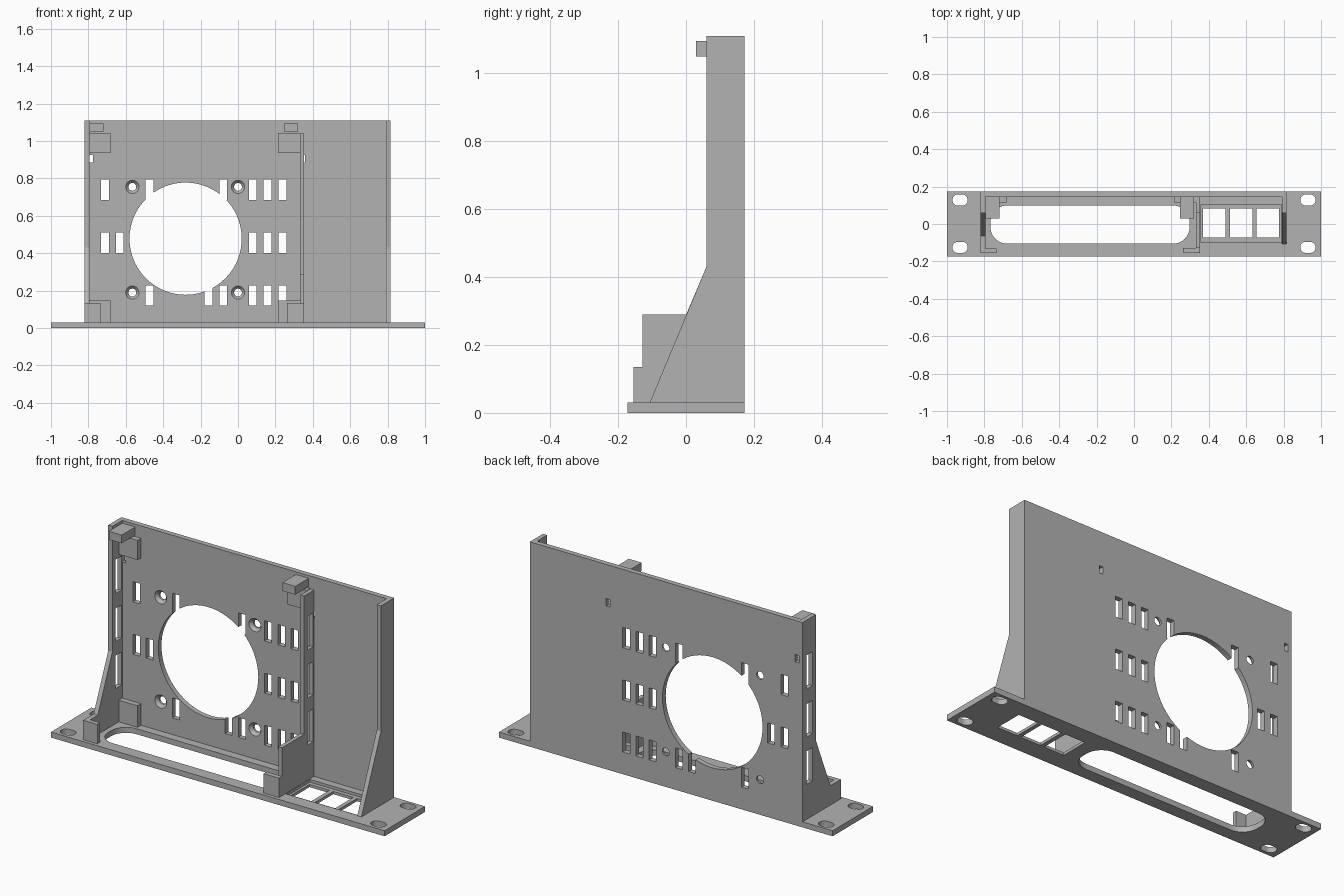
import bpy, math
from mathutils import Matrix, Vector

cube = bpy.data.objects.get("Cube")
if cube:
    bpy.data.objects.remove(cube, do_unlink=True)

GREY = (0.45, 0.45, 0.45, 1)
mat = bpy.data.materials.new("matte grey")
mat.use_nodes = True
mat.diffuse_color = GREY
mat.node_tree.nodes["Principled BSDF"].inputs["Base Color"].default_value = GREY

T, H = 0.03, 1.11        # base thickness, overall height
BACK, INNER = 0.173, 0.145   # outer and inner faces of the back wall
AXES = {"x": lambda a, b, c: (c, a, b),
        "y": lambda a, b, c: (a, c, b),
        "z": lambda a, b, c: (a, b, c)}


def prism(name, points, axis, lo, hi, scale_hi=1.0):
    """Extrude a 2D outline along an axis; the far end may taper about its centre."""
    n = len(points)
    ca = sum(p[0] for p in points) / n
    cb = sum(p[1] for p in points) / n
    place = AXES[axis]
    verts = [place(a, b, lo) for a, b in points]
    verts += [place(ca + (a - ca) * scale_hi, cb + (b - cb) * scale_hi, hi) for a, b in points]
    faces = [list(range(n))[::-1], list(range(n, 2 * n))]
    faces += [[i, (i + 1) % n, n + (i + 1) % n, n + i] for i in range(n)]
    mesh = bpy.data.meshes.new(name)
    mesh.from_pydata(verts, [], faces)
    area = sum(points[i - 1][0] * points[i][1] - points[i][0] * points[i - 1][1] for i in range(n))
    if (area < 0) != (axis == "y"):
        mesh.flip_normals()
    mesh.materials.append(mat)
    obj = bpy.data.objects.new(name, mesh)
    bpy.context.collection.objects.link(obj)
    return obj


def box(name, x0, x1, y0, y1, z0, z1):
    return prism(name, [(x0, y0), (x1, y0), (x1, y1), (x0, y1)], "z", z0, z1)


def rounded(cx, cy, w, h, r, steps=10):
    """Rounded rectangle outline; a full radius makes a slot or a circle."""
    pts = []
    for q, (sx, sy) in enumerate([(1, 1), (-1, 1), (-1, -1), (1, -1)]):
        for i in range(steps + 1):
            t = (q + i / steps) * math.pi / 2
            p = (round(cx + sx * (w / 2 - r) + r * math.cos(t), 6),
                 round(cy + sy * (h / 2 - r) + r * math.sin(t), 6))
            if not pts or (Vector(p) - Vector(pts[-1])).length > 1e-5:
                pts.append(p)
    if (Vector(pts[0]) - Vector(pts[-1])).length < 1e-5:
        pts.pop()
    return pts


def cut(target, cutter):
    """Subtract the cutter for good and remove it."""
    bpy.context.view_layer.objects.active = target
    mod = target.modifiers.new("cut", "BOOLEAN")
    mod.operation = "DIFFERENCE"
    mod.solver = "EXACT"
    mod.object = cutter
    bpy.ops.object.modifier_apply(modifier=mod.name)
    bpy.data.objects.remove(cutter, do_unlink=True)


# Base plate with cable opening, socket pocket and mounting slots
base = box("base_plate", -1, 1, -BACK, BACK, 0, T)
cut(base, prism("cutter", rounded(-0.235, -0.003, 1.065, 0.205, 0.09), "z", -0.1, 0.1))
cut(base, box("cutter", 0.357, 0.788, -0.1, 0.105, 0.015, 0.1))
for cx in (0.43, 0.573, 0.715):
    cut(base, box("cutter", cx - 0.06, cx + 0.06, -0.072, 0.083, -0.1, 0.1))
for cx in (-0.93, 0.93):
    for cy in (-0.125, 0.128):
        cut(base, prism("cutter", rounded(cx, cy, 0.082, 0.06, 0.03), "z", -0.1, 0.1))

# Back wall with fan opening, vents and screw holes
wall = box("back_wall", -0.82, 0.815, INNER, BACK, T, H)
cut(wall, prism("cutter", rounded(-0.28, 0.478, 0.6, 0.6, 0.3, 18), "y", 0.1, 0.2))
vent_rows = [(0.685, 0.795, (0, 3, 8, 10, 11, 12)),
             (0.402, 0.51, (0, 1, 10, 11, 12)),
             (0.12, 0.228, (3, 7, 8, 10, 11, 12))]
for z0, z1, columns in vent_rows:
    for k in columns:
        cx = -0.711 + 0.079 * k
        cut(wall, box("cutter", cx - 0.021, cx + 0.021, 0.1, 0.2, z0, z1))
for cx in (-0.565, 0):
    for cz in (0.19, 0.755):
        cut(wall, prism("cutter", rounded(cx, cz, 0.042, 0.042, 0.021, 6), "y", 0.1, 0.2))
        cut(wall, prism("cutter", rounded(cx, cz, 0.072, 0.072, 0.036, 6), "y",
                        INNER - 0.0005, INNER + 0.017, 0.58))
for x0 in (-0.797, 0.335):
    cut(wall, box("cutter", x0, x0 + 0.022, 0.1, 0.2, 0.885, 0.925))

# Side walls and divider, all drawn as side profiles
upper = [(INNER, T), (INNER, H), (0.06, H), (0.06, 0.43)]
prism("left_side_wall", upper + [(-0.107, T)], "x", 0.79, 0.815)
right_wall = prism("right_side_wall",
                   upper + [(-0.065, 0.135), (-0.155, 0.135), (-0.155, T)],
                   "x", -0.82, -0.795)
divider = prism("divider",
                [(INNER, T), (INNER, 1.04), (0.06, 1.04), (0.06, 0.29),
                 (-0.128, 0.29), (-0.128, T)], "x", 0.332, 0.354)
for side, x0 in ((right_wall, -0.9), (divider, 0.25)):
    for z0, z1 in ((0.735, 0.92), (0.475, 0.655), (0.22, 0.4)):
        cut(side, box("cutter", x0, x0 + 0.2, 0.088, 0.138, z0, z1))

# Retaining clips and corner spacers around the device bay
box("front_clip_right", -0.795, -0.735, -0.155, -0.13, T, 0.135)
box("front_clip_left", 0.262, 0.354, -0.155, -0.128, T, 0.135)
for label, clip_x, pad_x0, pad_x1 in (("right", -0.795, -0.795, -0.683),
                                      ("left", 0.245, 0.215, 0.332)):
    box("top_clip_" + label, clip_x, clip_x + 0.077, 0.03, INNER, 1.05, 1.095)
    box("upper_spacer_" + label, pad_x0, pad_x1, 0.115, INNER, 0.937, 1.043)
    box("lower_spacer_" + label, pad_x0, pad_x1, 0.115, INNER, T, 0.147)
